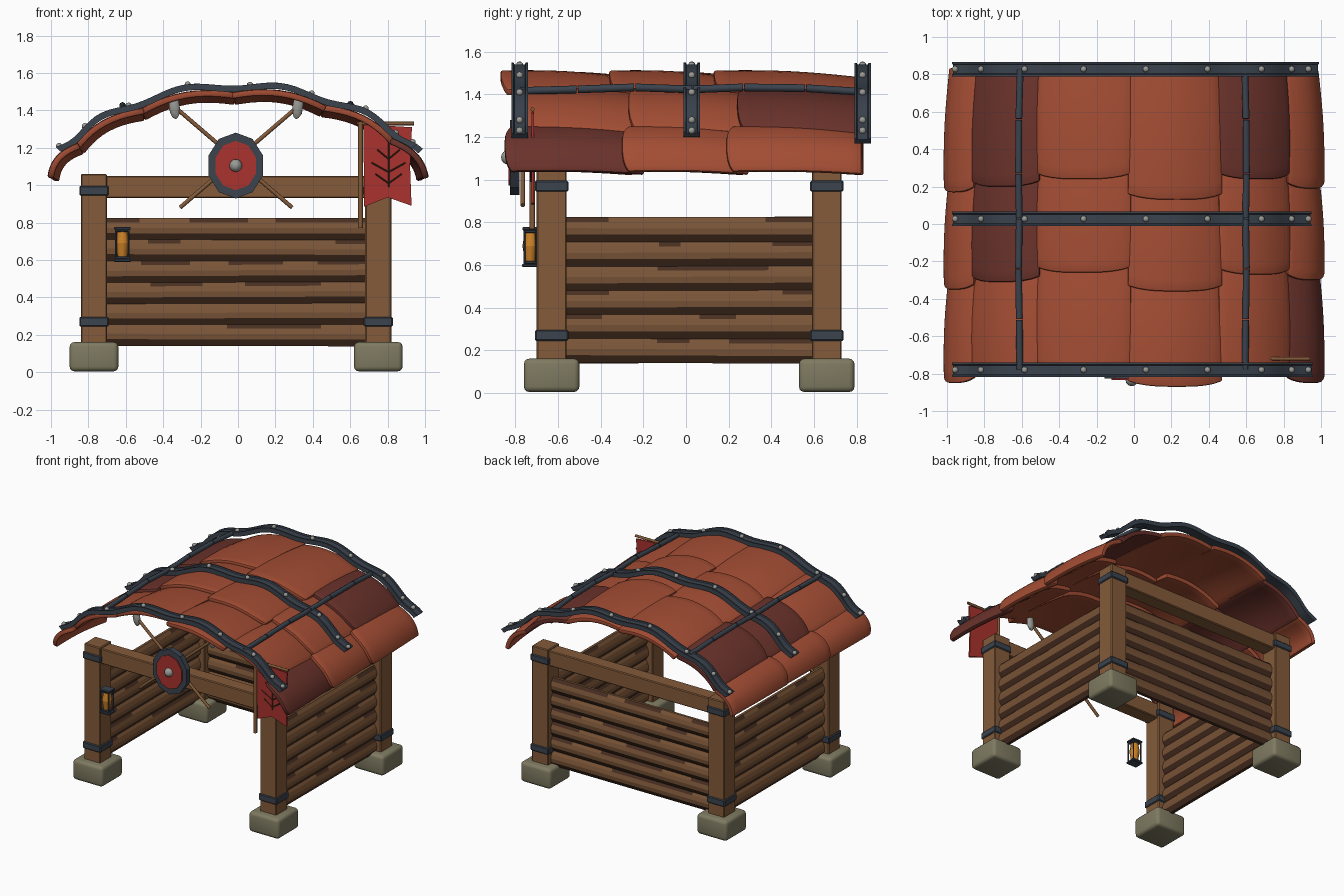
import bpy, bmesh, math, random
from mathutils import Vector, Matrix

if "Cube" in bpy.data.objects:
    bpy.data.objects.remove(bpy.data.objects["Cube"])

random.seed(4)
COLOURS = {
    "tile_red": (0.37, 0.075, 0.034), "tile_dark": (0.145, 0.032, 0.024),
    "wood": (0.23, 0.105, 0.042), "plank": (0.19, 0.088, 0.038),
    "plank_dark": (0.065, 0.028, 0.015), "slate_iron": (0.043, 0.056, 0.075),
    "stone": (0.21, 0.195, 0.12), "banner_red": (0.40, 0.032, 0.026),
    "steel": (0.32, 0.32, 0.30), "amber": (0.60, 0.22, 0.02)}
MATS = {}
for key, c in COLOURS.items():
    MATS[key] = bpy.data.materials.new(key)
    MATS[key].diffuse_color = (*c, 1)


def finish(name, bm, mats, smooth=None, mods=()):
    me = bpy.data.meshes.new(name)
    bm.to_mesh(me)
    bm.free()
    ob = bpy.data.objects.new(name, me)
    bpy.context.collection.objects.link(ob)
    for m in mats:
        me.materials.append(MATS[m])
    bpy.ops.object.select_all(action='DESELECT')
    bpy.context.view_layer.objects.active = ob
    ob.select_set(True)
    for kind, props in mods:
        md = ob.modifiers.new(kind, kind)
        for k, v in props.items():
            setattr(md, k, v)
        bpy.ops.object.modifier_apply(modifier=md.name)
    if smooth:
        bpy.ops.object.shade_smooth_by_angle(angle=math.radians(smooth))
    return ob


def box(name, centre, size, mat, bevel=0.0, seg=1):
    bm = bmesh.new()
    bmesh.ops.create_cube(bm, size=1, matrix=Matrix.Translation(centre) @ Matrix.Diagonal((*size, 1)))
    if bevel:
        bmesh.ops.bevel(bm, geom=bm.edges[:], offset=bevel, segments=seg, affect='EDGES', profile=0.5)
    return finish(name, bm, [mat], 40 if seg > 1 else None)


def rod(name, a, b, r, mat, sides=8, r2=None):
    a, b = Vector(a), Vector(b)
    bm = bmesh.new()
    m = Matrix.Translation((a + b) / 2) @ (b - a).to_track_quat('Z', 'Y').to_matrix().to_4x4()
    bmesh.ops.create_cone(bm, cap_ends=True, segments=sides, radius1=r, radius2=r if r2 is None else r2,
                          depth=(b - a).length, matrix=m)
    return finish(name, bm, [mat], 50)


def outline(name, pts, y, depth, mat):
    # flat x-z outline extruded towards the back
    bm = bmesh.new()
    f = bm.faces.new([bm.verts.new((x, y, z)) for x, z in pts])
    ext = bmesh.ops.extrude_face_region(bm, geom=[f])
    bmesh.ops.translate(bm, vec=(0, depth, 0), verts=[v for v in ext['geom'] if isinstance(v, bmesh.types.BMVert)])
    bmesh.ops.recalc_face_normals(bm, faces=bm.faces[:])
    return finish(name, bm, [mat])


# posts with stone feet and iron bands
XS, YS = (-0.77, 0.75), (-0.63, 0.66)
for x in XS:
    for y in YS:
        box("foot_stone", (x, y, 0.083), (0.26, 0.26, 0.156), "stone", 0.025, 3)
        box("post", (x, y, 0.60), (0.14, 0.14, 0.92), "wood", 0.006)
        for z in (0.27, 0.97):
            box("post_band", (x, y, z), (0.156, 0.156, 0.052), "slate_iron", 0.006)
for y in YS:
    box("cross_beam", (-0.01, y, 0.99), (1.50, 0.11, 0.118), "wood", 0.006)


# plank walls: overlapping boards with a dark underside
def wall(name, start, end):
    a, b = Vector(start), Vector(end)
    along = b - a
    side = Vector((along.y, -along.x, 0)).normalized()
    bm = bmesh.new()
    count, h, n = 6, 0.1135, 6
    half = [(0.012, 0.0), (0.033, 0.30), (0.036, 0.55), (0.026, 0.80), (0.010, 1.0)]
    prof = half + [(-o, t) for o, t in reversed(half)]
    for i in range(count):
        tilt = random.uniform(-0.006, 0.006)
        rings = []
        for k in range(n + 1):
            t = k / n
            if 0 < k < n:
                t += random.uniform(-0.05, 0.05)
            p = a + along * t
            z0 = 0.14 + i * h + tilt * (t - 0.5)
            rings.append([bm.verts.new(p + side * o + Vector((0, 0, z0 + s * (h + 0.004)))) for o, s in prof])
        for k in range(n):
            for j in range(10):
                jn = (j + 1) % 10
                f = bm.faces.new((rings[k][j], rings[k + 1][j], rings[k + 1][jn], rings[k][jn]))
                f.material_index = 1 if j in (0, 8, 9) or (j in (3, 5) and random.random() < 0.35) else 0
        bm.faces.new(rings[0])
        bm.faces.new(rings[-1][::-1])
    bmesh.ops.recalc_face_normals(bm, faces=bm.faces[:])
    finish(name, bm, ["plank", "plank_dark"])


wall("back_wall", (-0.71, 0.66, 0), (0.69, 0.66, 0))
wall("left_wall", (-0.77, -0.57, 0), (-0.77, 0.60, 0))
wall("right_wall", (0.75, -0.57, 0), (0.75, 0.60, 0))

# roof arch: point at angle a, raised by h along the arch normal
COLS = [-0.965, -0.83, -0.50, -0.02, 0.445, 0.80, 0.965]


def arch(a, h, y):
    def p(t):
        return Vector((math.sin(t), 0, 0.93 + 0.51 * math.cos(t) ** 1.25))
    d = p(a + 0.01) - p(a - 0.01)
    q = p(a) + Vector((-d.z, 0, d.x)).normalized() * h
    q.y = y
    return q


def bulge(a):
    for l, r in zip(COLS, COLS[1:]):
        l, r = math.asin(l), math.asin(r)
        if l <= a <= r:
            return 0.03 * math.sin(math.pi * (a - l) / (r - l)) ** 2
    return 0


# tile rows: back edge, two joints and front edge of every column
JOINTS = [(0.83, 0.20, -0.32, -0.82), (0.83, 0.23, -0.28, -0.78), (0.86, 0.27, -0.23, -0.77),
          (0.84, 0.16, -0.33, -0.84), (0.83, 0.27, -0.24, -0.77), (0.82, 0.22, -0.27, -0.82)]
DARK = {(1, 0), (1, 1), (4, 0), (5, 2)}
for c, ys in enumerate(JOINTS):
    a0, a1 = math.asin(COLS[c]), math.asin(COLS[c + 1])
    for r in range(3):
        back, front = ys[r] + (0.07 if r else 0), ys[r + 1]
        bm = bmesh.new()
        N = 10
        g = []
        for i in range(N + 1):
            u = i / N
            row = []
            for j in range(N + 1):
                v = j / N
                y = back + v * (front - 0.03 * (1 - abs(2 * u - 1) ** 3) - back)
                h = -0.012 + 0.034 * v + 0.026 * math.sin(math.pi * u) + 0.014 * math.sin(math.pi * v)
                grow = 0.012 * (v - 0.3) * (1 if c % 2 else 0.2)
                row.append(bm.verts.new(arch(a0 + u * (a1 - a0) + grow * (2 * u - 1), h, y)))
            g.append(row)
        for i in range(N):
            for j in range(N):
                bm.faces.new((g[i][j], g[i][j + 1], g[i + 1][j + 1], g[i + 1][j]))
        finish("roof_tile", bm, ["tile_dark" if (c, r) in DARK else "tile_red"], 40,
               [("SOLIDIFY", dict(thickness=0.034, offset=1.0)),
                ("BEVEL", dict(width=0.009, segments=2, limit_method='ANGLE', angle_limit=0.9))])

# iron straps over the roof, with rivets
RIVETS = (-0.88, -0.76, -0.55, -0.25, 0.06, 0.37, 0.63, 0.79, 0.86)
for y, end in ((-0.78, 0.875), (0.027, 0.87), (0.828, 0.90)):
    bm = bmesh.new()
    s, e = math.asin(-0.89), math.asin(end)
    rings = []
    for i in range(49):
        a = s + (e - s) * i / 48
        h = 0.058 + bulge(a)
        rings.append([bm.verts.new(arch(a, h + dh, y + dy)) for dy, dh in
                      ((-0.039, 0), (-0.039, 0.034), (-0.028, 0.034), (-0.024, 0.026),
                       (0.024, 0.026), (0.028, 0.034), (0.039, 0.034), (0.039, 0))])
    for p, q in zip(rings, rings[1:]):
        for j in range(8):
            bm.faces.new((p[j], q[j], q[(j + 1) % 8], p[(j + 1) % 8]))
    bm.faces.new(rings[0])
    bm.faces.new(rings[-1])
    bmesh.ops.recalc_face_normals(bm, faces=bm.faces[:])
    finish("roof_strap", bm, ["slate_iron"], 30)
    bm = bmesh.new()
    for x in RIVETS:
        a = math.asin(x)
        bmesh.ops.create_icosphere(bm, subdivisions=2, radius=0.017,
                                   matrix=Matrix.Translation(arch(a, 0.09 + bulge(a), y)))
    finish("strap_rivets", bm, ["steel"], 60)

# jointed iron bars running along the roof
BAR = [(-0.78, 0.090), (-0.51, 0.098), (-0.24, 0.108), (0.03, 0.098), (0.27, 0.108), (0.56, 0.104), (0.83, 0.085)]
for x in (-0.575, 0.56):
    for (y0, h0), (y1, h1) in zip(BAR, BAR[1:]):
        a = math.asin(x)
        rod("roof_bar", arch(a, h0, y0 + 0.003), arch(a, h1, y1 - 0.003), 0.018, "slate_iron")

# crossed spears behind the shield
for s in (-1, 1):
    cx = -0.01
    rod("spear_shaft", (cx - s * 0.30, -0.765, 0.88), (cx + s * 0.33, -0.765, 1.42), 0.011, "wood")
    bm = bmesh.new()
    bmesh.ops.create_icosphere(bm, subdivisions=2, radius=1, matrix=Matrix.Translation((cx + s * 0.33, -0.765, 1.42))
                               @ Matrix.Rotation(s * 0.12, 4, 'Y') @ Matrix.Diagonal((0.03, 0.02, 0.068, 1)))
    finish("spear_head", bm, ["steel"], 25)


# ten-sided shield: iron rim, red face, steel boss
def shield_ring(k):
    return [(-0.012 + 0.153 * k * math.sin(math.pi * i / 5), 1.105 + 0.176 * k * math.cos(math.pi * i / 5))
            for i in range(10)]


outline("shield_rim", shield_ring(1.0), -0.825, 0.045, "slate_iron")
outline("shield_face", shield_ring(0.75), -0.833, 0.02, "banner_red")
bm = bmesh.new()
bmesh.ops.create_uvsphere(bm, u_segments=12, v_segments=8, radius=0.034,
                          matrix=Matrix.Translation((-0.012, -0.833, 1.105)))
finish("shield_boss", bm, ["steel"], 60)

# swallow-tailed banner on its pole, with a thin branch pattern
rod("banner_pole", (0.655, -0.72, 0.77), (0.655, -0.72, 1.34), 0.013, "wood")
rod("banner_crossbar", (0.635, -0.72, 1.33), (0.94, -0.72, 1.33), 0.010, "wood")
outline("banner", [(0.67, 1.325), (0.93, 1.31), (0.92, 1.1), (0.928, 0.89), (0.80, 0.935), (0.675, 0.885)],
        -0.725, 0.012, "banner_red")
rod("banner_stem", (0.805, -0.727, 0.99), (0.805, -0.727, 1.24), 0.004, "plank_dark", 4)
for z, w in ((1.01, 0.07), (1.07, 0.09), (1.14, 0.06)):
    for s in (-1, 1):
        rod("banner_branch", (0.805, -0.727, z), (0.805 + s * w, -0.727, z + 0.05), 0.004, "plank_dark", 4)

# hanging lantern
LX, LY = -0.618, -0.73
rod("lantern_glass", (LX, LY, 0.61), (LX, LY, 0.69), 0.024, "amber", 8, 0.037)
rod("lantern_glass", (LX, LY, 0.69), (LX, LY, 0.765), 0.037, "amber", 8, 0.024)
for z, w in ((0.598, 0.092), (0.612, 0.066), (0.758, 0.066), (0.770, 0.088)):
    box("lantern_cap", (LX, LY, z), (w, w * 0.85, 0.015), "slate_iron", 0.004)
for sx in (-1, 1):
    for sy in (-1, 1):
        rod("lantern_bar", (LX + sx * 0.034, LY + sy * 0.028, 0.60), (LX + sx * 0.034, LY + sy * 0.028, 0.77),
            0.005, "slate_iron", 6)

for m in bpy.data.materials:
    if m.users and not m.is_grease_pencil:
        m.use_nodes = True
        m.node_tree.nodes["Principled BSDF"].inputs["Base Color"].default_value = m.diffuse_color
